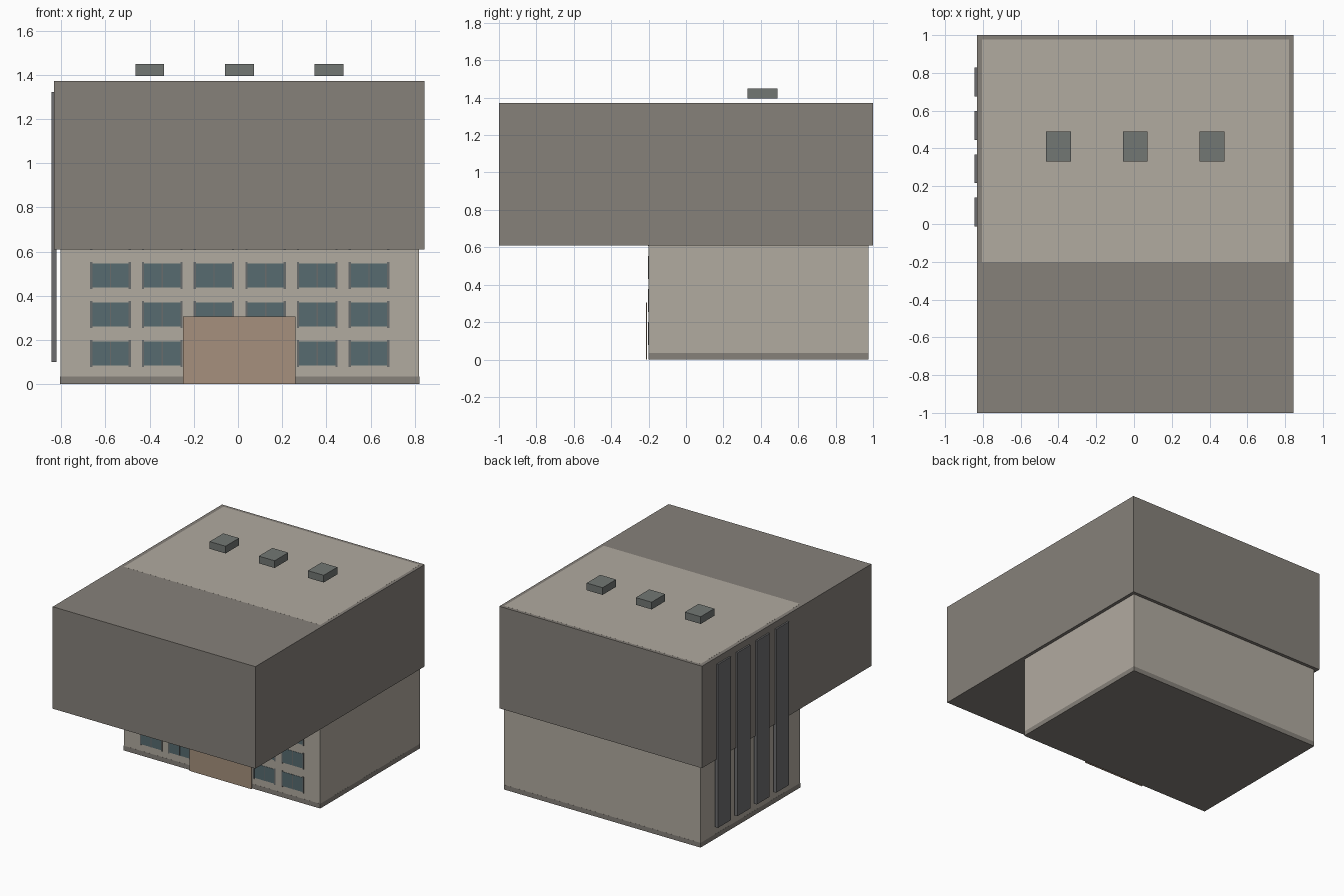
import bpy

if "Cube" in bpy.data.objects:
    bpy.data.objects.remove(bpy.data.objects["Cube"])

def material(name, r, g, b):
    m = bpy.data.materials.new(name)
    m.diffuse_color = (r, g, b, 1)
    m.use_nodes = True
    m.node_tree.nodes["Principled BSDF"].inputs["Base Color"].default_value = m.diffuse_color
    return m

BEIGE = material("beige_wall", 0.44, 0.405, 0.35)
STONE = material("dark_stone", 0.24, 0.22, 0.195)
GLASS = material("teal_glass", 0.095, 0.145, 0.16)
METAL = material("grey_metal", 0.17, 0.185, 0.175)
FIN = material("fin_metal", 0.155, 0.155, 0.16)
FRAME = material("window_frame", 0.14, 0.15, 0.15)
BROWN = material("brown_entrance", 0.38, 0.28, 0.205)

def box(name, x, y, z, mat):
    """Box from (min, max) ranges on each axis."""
    c = [(r[0] + r[1]) / 2 for r in (x, y, z)]
    bpy.ops.mesh.primitive_cube_add(size=1, location=c)
    o = bpy.context.object
    o.name = name
    o.scale = [r[1] - r[0] for r in (x, y, z)]
    bpy.ops.object.transform_apply(location=False, rotation=False, scale=True)
    o.data.materials.append(mat)
    return o

# Main body, plinth and the overhanging upper block
box("main_body", (-0.804, 0.820), (-0.2, 0.976), (0.035, 1.3723), BEIGE)
box("plinth", (-0.8045, 0.8205), (-0.2005, 0.9765), (0.0, 0.035), STONE)
box("upper_block", (-0.832, 0.844), (-1.0, 1.0), (0.61, 1.372), STONE)

# Entrance panel in front of the facade
box("entrance_panel", (-0.25, 0.26), (-0.214, -0.208), (0.0, 0.306), BROWN)

# Window grid, continuing up behind the upper block
for row in range(7):
    z = 0.139 + row * 0.1765
    for col in range(6):
        x = -0.577 + col * 0.234
        tag = f"{row}_{col}"
        box("window_glass_" + tag, (x - 0.088, x + 0.088),
            (-0.202, -0.197), (z - 0.054, z + 0.054), GLASS)
        for side, w in ((-0.087, 0.005), (0, 0.003), (0.087, 0.005)):
            h = 0.061 if side else 0.054
            box("window_post_" + tag, (x + side - w, x + side + w),
                (-0.204, -0.197), (z - h, z + h), FRAME)

# Tall fins on the left side
for i in range(4):
    y = 0.063 + i * 0.2295
    box(f"side_fin_{i}", (-0.844, -0.821), (y - 0.076, y + 0.076), (0.101, 1.322), FIN)

# Rooftop units
for i in range(3):
    x = -0.4 + i * 0.406
    box(f"roof_unit_{i}", (x - 0.065, x + 0.066), (0.33, 0.49), (1.395, 1.449), METAL)
